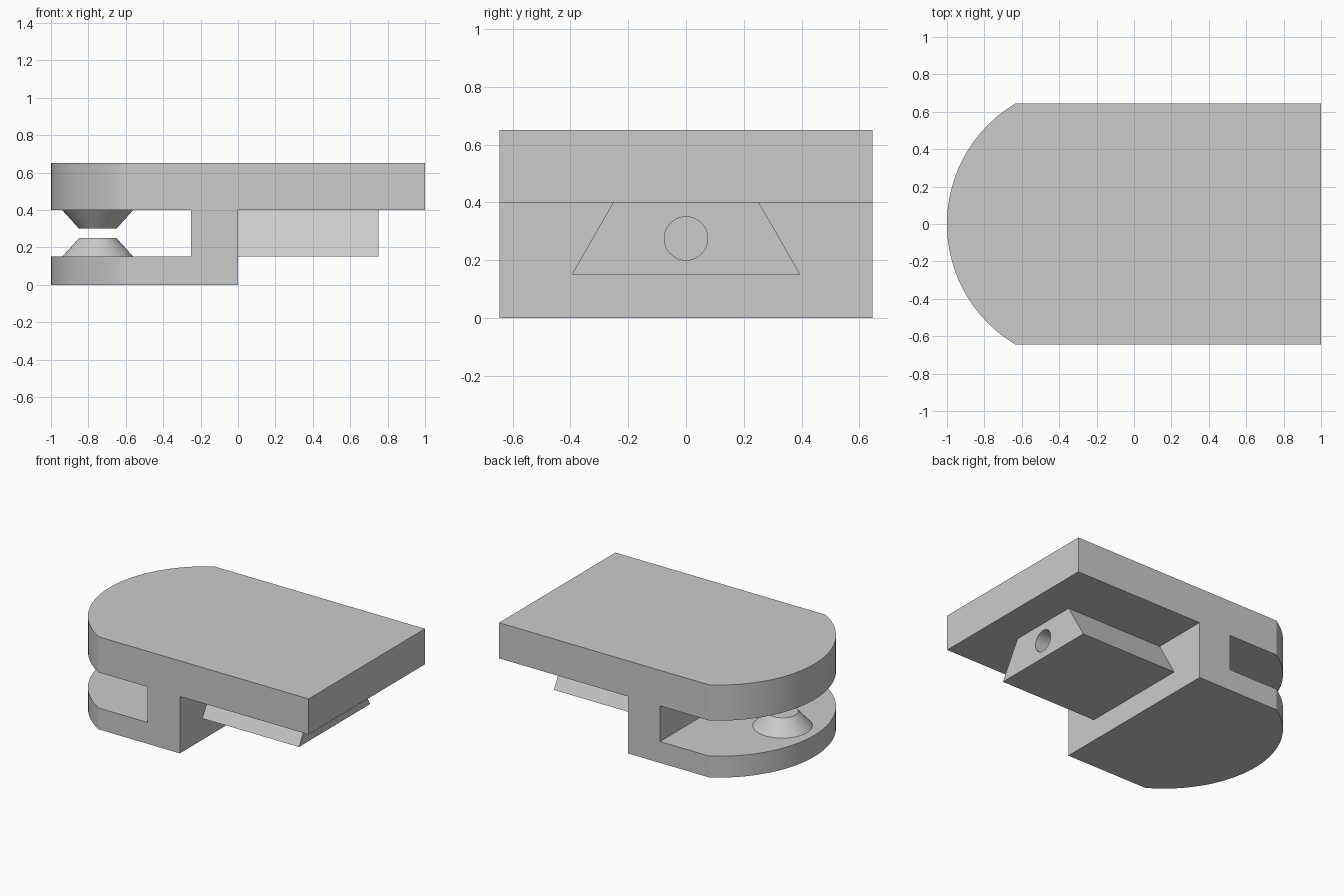
import bpy, bmesh
from math import radians, sin, cos, asin
from mathutils import Matrix, Vector

cube = bpy.data.objects.get("Cube")
if cube:
    bpy.data.objects.remove(cube, do_unlink=True)

HALF_WIDTH = 0.645
ROUND_X, ROUND_R = -0.25, 0.75

grey = bpy.data.materials.new("plain_grey")
grey.use_nodes = True
colour = (0.6, 0.6, 0.6, 1)
grey.diffuse_color = colour
grey.node_tree.nodes["Principled BSDF"].inputs["Base Color"].default_value = colour


def add_object(name, bm):
    bmesh.ops.recalc_face_normals(bm, faces=bm.faces)
    mesh = bpy.data.meshes.new(name)
    bm.to_mesh(mesh)
    bm.free()
    mesh.materials.append(grey)
    obj = bpy.data.objects.new(name, mesh)
    bpy.context.collection.objects.link(obj)
    return obj


def prism(name, points, direction):
    """Extrude a closed outline along a direction."""
    bm = bmesh.new()
    face = bm.faces.new([bm.verts.new(p) for p in points])
    out = bmesh.ops.extrude_face_region(bm, geom=[face])
    verts = [v for v in out["geom"] if isinstance(v, bmesh.types.BMVert)]
    bmesh.ops.translate(bm, verts=verts, vec=Vector(direction))
    return add_object(name, bm)


def cone(name, r1, r2, depth, matrix, segments=48):
    bm = bmesh.new()
    bmesh.ops.create_cone(bm, cap_ends=True, segments=segments, radius1=r1,
                          radius2=r2, depth=depth, matrix=matrix)
    return add_object(name, bm)


def select(obj):
    bpy.ops.object.select_all(action="DESELECT")
    obj.select_set(True)
    bpy.context.view_layer.objects.active = obj


def cut(obj, tool, operation):
    select(obj)
    mod = obj.modifiers.new("cut", "BOOLEAN")
    mod.operation, mod.solver, mod.object = operation, "EXACT", tool
    bpy.ops.object.modifier_apply(modifier=mod.name)
    bpy.data.objects.remove(tool, do_unlink=True)


def smooth(obj):
    select(obj)
    bpy.ops.object.shade_smooth_by_angle(angle=radians(25))


# Clamp body: side profile with slot and step, trimmed to the rounded outline
profile = [(-1.1, 0), (0, 0), (0, 0.4), (1, 0.4), (1, 0.65), (-1.1, 0.65),
           (-1.1, 0.4), (-0.25, 0.4), (-0.25, 0.15), (-1.1, 0.15)]
body = prism("clamp_body", [(x, -HALF_WIDTH, z) for x, z in profile],
             (0, 2 * HALF_WIDTH, 0))
end = asin(HALF_WIDTH / ROUND_R)
steps = 40
arc = [end - 2 * end * i / steps for i in range(steps + 1)]
outline = [(ROUND_X - ROUND_R * cos(a), ROUND_R * sin(a) * 1.0001, -0.1) for a in arc]
outline += [(1.1, -HALF_WIDTH * 1.0001, -0.1), (1.1, HALF_WIDTH * 1.0001, -0.1)]
cut(body, prism("outline_cutter", outline, (0, 0, 1)), "INTERSECT")
smooth(body)

# Dovetail tongue under the plate, with a blind round hole in its end
dovetail = [(-0.395, 0.15), (0.395, 0.15), (0.252, 0.4), (-0.252, 0.4)]
tongue = prism("dovetail_tongue", [(0, y, z) for y, z in dovetail], (0.75, 0, 0))
drill = cone("hole_cutter", 0.075, 0.075, 0.6,
             Matrix.Translation((0.55, 0, 0.275)) @ Matrix.Rotation(radians(90), 4, "Y"))
cut(tongue, drill, "DIFFERENCE")
smooth(tongue)

# Pair of facing conical studs in the slot
lower = cone("lower_stud", 0.19, 0.1, 0.1, Matrix.Translation((-0.75, 0, 0.2)))
upper = cone("upper_stud", 0.1, 0.19, 0.1, Matrix.Translation((-0.75, 0, 0.35)))
for stud in (lower, upper):
    smooth(stud)
